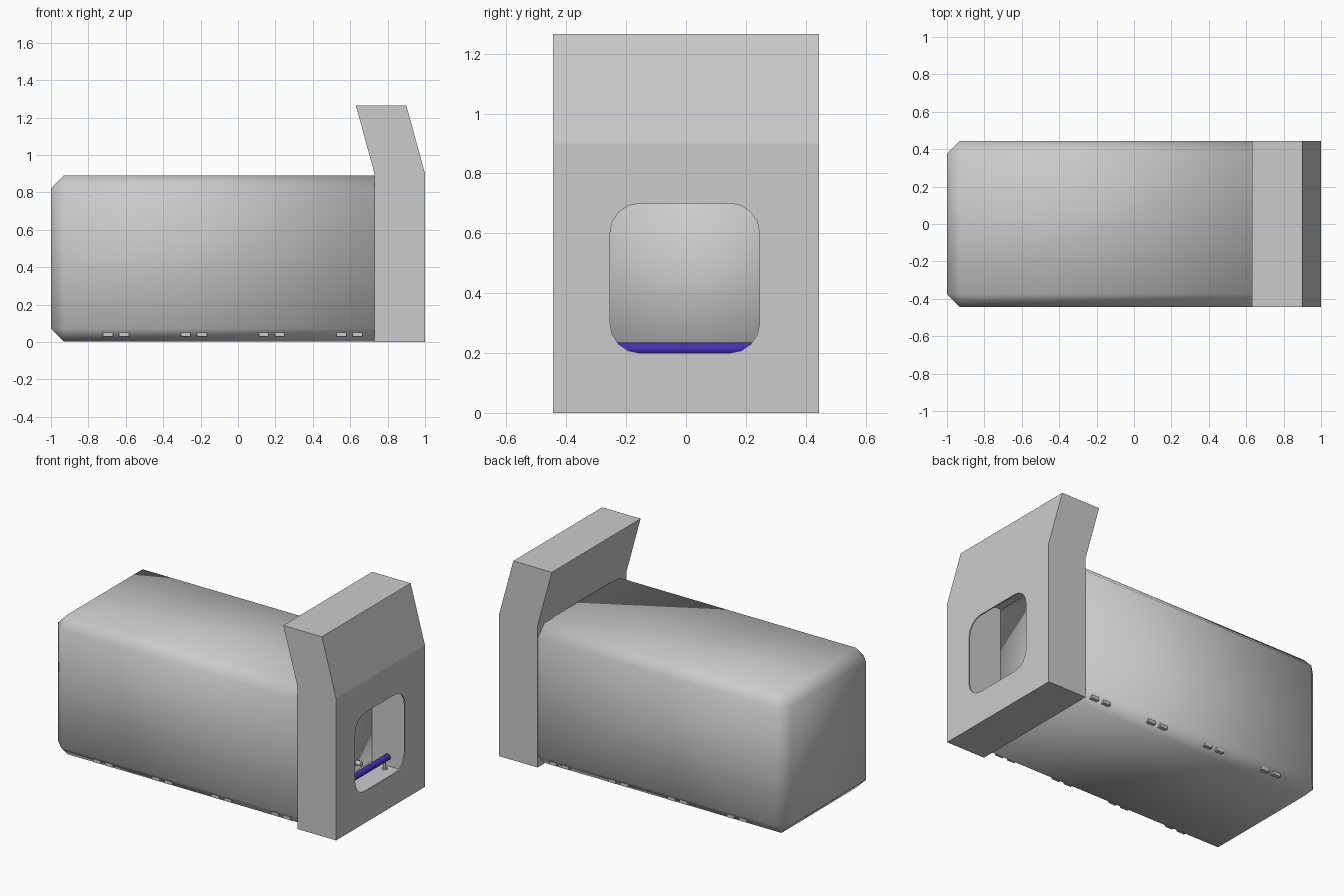
import bpy, bmesh, math
from mathutils import Vector

if "Cube" in bpy.data.objects:
    bpy.data.objects.remove(bpy.data.objects["Cube"])


def mesh_object(name, bm):
    bmesh.ops.recalc_face_normals(bm, faces=bm.faces)
    me = bpy.data.meshes.new(name)
    bm.to_mesh(me)
    bm.free()
    ob = bpy.data.objects.new(name, me)
    bpy.context.collection.objects.link(ob)
    return ob


def prism(name, points, offset):
    """Extrude a closed 3D outline along an offset."""
    bm = bmesh.new()
    face = bm.faces.new([bm.verts.new(p) for p in points])
    ext = bmesh.ops.extrude_face_region(bm, geom=[face], use_keep_orig=True)
    verts = [g for g in ext["geom"] if isinstance(g, bmesh.types.BMVert)]
    bmesh.ops.translate(bm, verts=verts, vec=offset)
    return mesh_object(name, bm)


def box(name, x0, x1, y0, y1, z0, z1):
    pts = [(x0, y0, z0), (x1, y0, z0), (x1, y1, z0), (x0, y1, z0)]
    return prism(name, pts, Vector((0, 0, z1 - z0)))


def cylinder(name, radius, length, loc, rot=(0, 0, 0), sides=24):
    bpy.ops.mesh.primitive_cylinder_add(vertices=sides, radius=radius, depth=length,
                                        location=loc, rotation=rot)
    ob = bpy.context.object
    ob.name = name
    bpy.ops.object.shade_smooth_by_angle()
    return ob


def cut(target, cutter):
    mod = target.modifiers.new("cut", "BOOLEAN")
    mod.operation, mod.solver, mod.object = "DIFFERENCE", "EXACT", cutter
    bpy.context.view_layer.objects.active = target
    bpy.ops.object.modifier_apply(modifier=mod.name)
    bpy.data.objects.remove(cutter)


# Main chamber: chamfered everywhere except where it meets the front panel
body = box("chamber_body", -1, 0.735, -0.443, 0.443, 0.003, 0.89)
bm = bmesh.new()
bm.from_mesh(body.data)
edges = [e for e in bm.edges if not all(v.co.x > 0.7 for v in e.verts)]
bmesh.ops.bevel(bm, geom=edges, offset=0.068, segments=1, affect="EDGES", profile=0.5)
for f in bm.faces:
    f.smooth = True
bm.to_mesh(body.data)
bm.free()

# Entry panel with a leaning upper part
side = [(0.73, 0), (1, 0), (1, 0.9), (0.9, 1.265), (0.63, 1.265), (0.73, 0.9)]
panel = prism("entry_panel", [(x, -0.445, z) for x, z in side], Vector((0, 0.89, 0)))

# Cavity behind the thin front wall
cut(panel, box("cavity_cutter", 0.70, 0.992, -0.293, 0.293, 0.15, 0.895))

# Rounded opening through the front wall
outline = []
for i, (cy, cz) in enumerate([(0.15, 0.6), (-0.15, 0.6), (-0.15, 0.3), (0.15, 0.3)]):
    for k in range(5):
        a = math.radians(90 * i + 22.5 * k)
        outline.append((0.95, cy + 0.1 * math.cos(a) - 0.004, cz + 0.1 * math.sin(a)))
cut(panel, prism("opening_cutter", outline, Vector((0.1, 0, 0))))

# Blue roller across the cavity
roller = cylinder("roller", 0.02, 0.56, (0.855, 0, 0.215), (math.pi / 2, 0, 0))
blue = bpy.data.materials.new("roller_blue")
blue.diffuse_color = (0.06, 0.03, 0.45, 1)
blue.use_nodes = True
blue.node_tree.nodes["Principled BSDF"].inputs["Base Color"].default_value = blue.diffuse_color
roller.data.materials.append(blue)

# Roller posts and the small pegs on the back wall
for s in (-1, 1):
    cylinder("roller_post", 0.008, 0.06, (0.855, s * 0.25, 0.178), sides=12)
    cylinder("post_foot", 0.016, 0.008, (0.855, s * 0.25, 0.154), sides=12)
    cylinder("wall_peg", 0.015, 0.04, (0.75, s * 0.14, 0.2), (0, math.pi / 2, 0), 12)

# Foot tabs in pairs along both lower edges
for s in (-1, 1):
    for i in range(4):
        for dx in (-0.043, 0.043):
            x = -0.652 + 0.416 * i + dx
            box("foot_tab", x - 0.026, x + 0.026, s * 0.38, s * 0.424, 0.03, 0.05)
